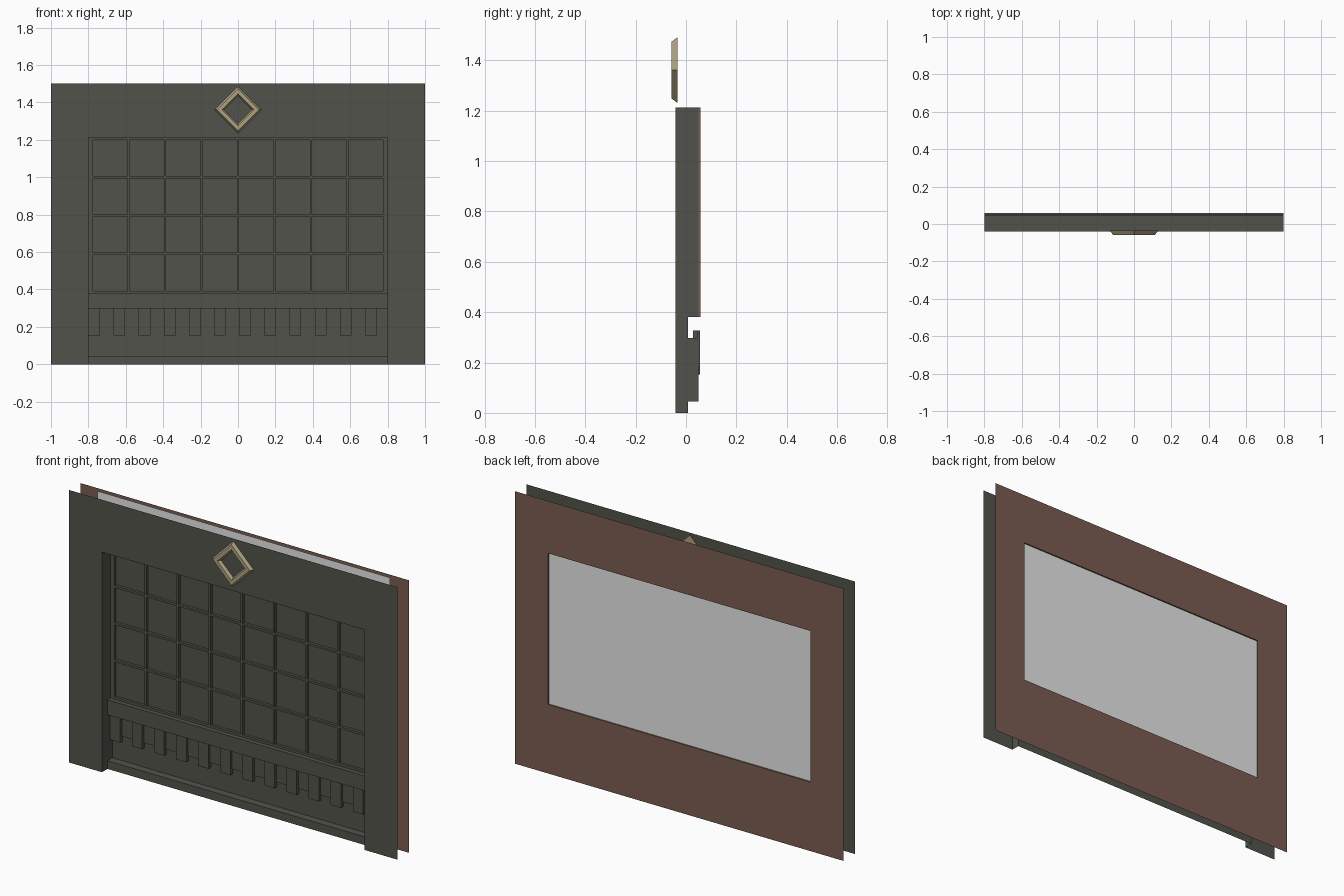
import bpy, bmesh
from mathutils import Vector

if "Cube" in bpy.data.objects:
    bpy.data.objects.remove(bpy.data.objects["Cube"])


def material(name, rgb):
    m = bpy.data.materials.new(name)
    m.diffuse_color = (*rgb, 1)
    m.use_nodes = True
    m.node_tree.nodes["Principled BSDF"].inputs["Base Color"].default_value = m.diffuse_color
    return m


DARK = material("dark_stone", (0.086, 0.086, 0.072))
BROWN = material("brown_plaster", (0.195, 0.108, 0.082))
GREY = material("light_grey", (0.8, 0.8, 0.8))
GOLD = material("pale_gold", (0.42, 0.36, 0.22))

FRONT, BAND, BACK, INNER = -0.041, 0.007, 0.049, 0.0585   # depths of the layers
W, TOP, SILL = 0.8, 1.212, 0.38                           # opening


def finish(name, bm, mat):
    me = bpy.data.meshes.new(name)
    bm.to_mesh(me)
    bm.free()
    me.materials.append(mat)
    ob = bpy.data.objects.new(name, me)
    bpy.context.collection.objects.link(ob)
    return ob


def quad(bm, lo, hi, facing):
    """Axis-aligned rectangle between two corners, flat along one axis."""
    lo, hi = Vector(lo), Vector(hi)
    flat = min(range(3), key=lambda i: abs(hi[i] - lo[i]))
    a, b = [i for i in range(3) if i != flat]
    pts = []
    for s, t in ((0, 0), (1, 0), (1, 1), (0, 1)):
        p = lo.copy()
        p[a] = (lo[a], hi[a])[s]
        p[b] = (lo[b], hi[b])[t]
        pts.append(bm.verts.new(p))
    f = bm.faces.new(pts)
    f.normal_update()
    if f.normal.dot(Vector(facing)) < 0:
        f.normal_flip()


def box(bm, lo, hi):
    lo, hi = Vector(lo), Vector(hi)
    vs = bmesh.ops.create_cube(bm, size=1)["verts"]
    for v in vs:
        v.co = Vector([(lo[i] + hi[i]) / 2 + v.co[i] * (hi[i] - lo[i]) for i in range(3)])


# outer wall sheet around the opening
bm = bmesh.new()
for s in (-1, 1):
    quad(bm, (s * 1, FRONT, 0), (s * W, FRONT, 1.5), (0, -1, 0))
quad(bm, (-W, FRONT, TOP), (W, FRONT, 1.5), (0, -1, 0))
finish("outer_wall", bm, DARK)

# reveal: jambs and soffit
bm = bmesh.new()
for s in (-1, 1):
    quad(bm, (s * W, FRONT, 0), (s * W, BAND, TOP), (-s, 0, 0))
    quad(bm, (s * W, BAND, 0.045), (s * W, BACK, 0.298), (-s, 0, 0))
    quad(bm, (s * W, BAND, SILL), (s * W, BACK, TOP), (-s, 0, 0))
quad(bm, (-W, FRONT, TOP), (W, BACK, TOP), (0, 0, -1))
finish("opening_reveal", bm, DARK)

# stepped base: plinth, recessed panel and sill band swept across the opening
bm = bmesh.new()
profile = [(BAND, 0), (BAND, 0.045), (BACK, 0.045), (BACK, 0.298),
           (BAND, 0.298), (BAND, SILL), (BACK, SILL)]
for (y0, z0), (y1, z1) in zip(profile, profile[1:]):
    facing = (0, -1, 0) if y0 == y1 else (0, 0, 1 if y1 > y0 else -1)
    quad(bm, (-W, y0, z0), (W, y1, z1), facing)
finish("base_panel", bm, DARK)

# row of long and short teeth under the sill
bm = bmesh.new()
for i in range(12):
    x = -W + i * 0.1345
    box(bm, (x, 0.028, 0.153), (x + 0.062, 0.055, 0.328))
    box(bm, (x + 0.062, 0.043, 0.182), (min(x + 0.1345, W), 0.055, 0.328))
finish("sill_teeth", bm, DARK)

# window: sheet of panes with inset recesses
bm = bmesh.new()
cols, rows = 8, 4
edge, bar = 0.775, 0.012
z_lo, z_hi = 0.393, 1.199
frame_y, pane_y = 0.032, 0.047
xs, zs = [-W], [SILL]
for i in range(cols):
    p = (2 * edge + bar) / cols
    xs += [-edge + i * p, -edge + (i + 1) * p - bar]
for j in range(rows):
    p = (z_hi - z_lo + bar) / rows
    zs += [z_lo + j * p, z_lo + (j + 1) * p - bar]
xs.append(W)
zs.append(TOP)
for i, (xa, xb) in enumerate(zip(xs, xs[1:])):
    for j, (za, zb) in enumerate(zip(zs, zs[1:])):
        pane = i % 2 and j % 2
        y = pane_y if pane else frame_y
        quad(bm, (xa, y, za), (xb, y, zb), (0, -1, 0))
        if pane:
            for x, n in ((xa, 1), (xb, -1)):
                quad(bm, (x, frame_y, za), (x, pane_y, zb), (n, 0, 0))
            for z, n in ((za, 1), (zb, -1)):
                quad(bm, (xa, frame_y, z), (xb, pane_y, z), (0, 0, n))
finish("window_grid", bm, DARK)

# light sheet between the two walls
bm = bmesh.new()
quad(bm, (-0.89, 0.051, 0.1), (0.89, 0.051, 1.488), (0, 1, 0))
finish("backing_sheet", bm, GREY)

# inner wall with a lined window hole
bm = bmesh.new()
for s in (-1, 1):
    quad(bm, (s, INNER, 0), (s * W, INNER, 1.5), (0, 1, 0))
    quad(bm, (s * W, 0.0495, SILL), (s * W, INNER, TOP), (-s, 0, 0))
for za, zb, edge_z, n in ((0, SILL, SILL, 1), (TOP, 1.5, TOP, -1)):
    quad(bm, (-W, INNER, za), (W, INNER, zb), (0, 1, 0))
    quad(bm, (-W, 0.0495, edge_z), (W, INNER, edge_z), (0, 0, n))
finish("inner_wall", bm, BROWN)

# bevelled diamond ring above the opening
bm = bmesh.new()
section = [(0.13, -0.034), (0.112, -0.0585), (0.085, -0.0585), (0.07, -0.034)]
rings = [[bm.verts.new((r * cx, y, 1.361 + r * cz))
          for cx, cz in ((1, 0), (0, 1), (-1, 0), (0, -1))] for r, y in section]
for k in range(4):
    a, b = rings[k], rings[(k + 1) % 4]
    for i in range(4):
        j = (i + 1) % 4
        bm.faces.new((a[i], a[j], b[j], b[i]))
bmesh.ops.recalc_face_normals(bm, faces=bm.faces)
finish("diamond_ornament", bm, GOLD)
